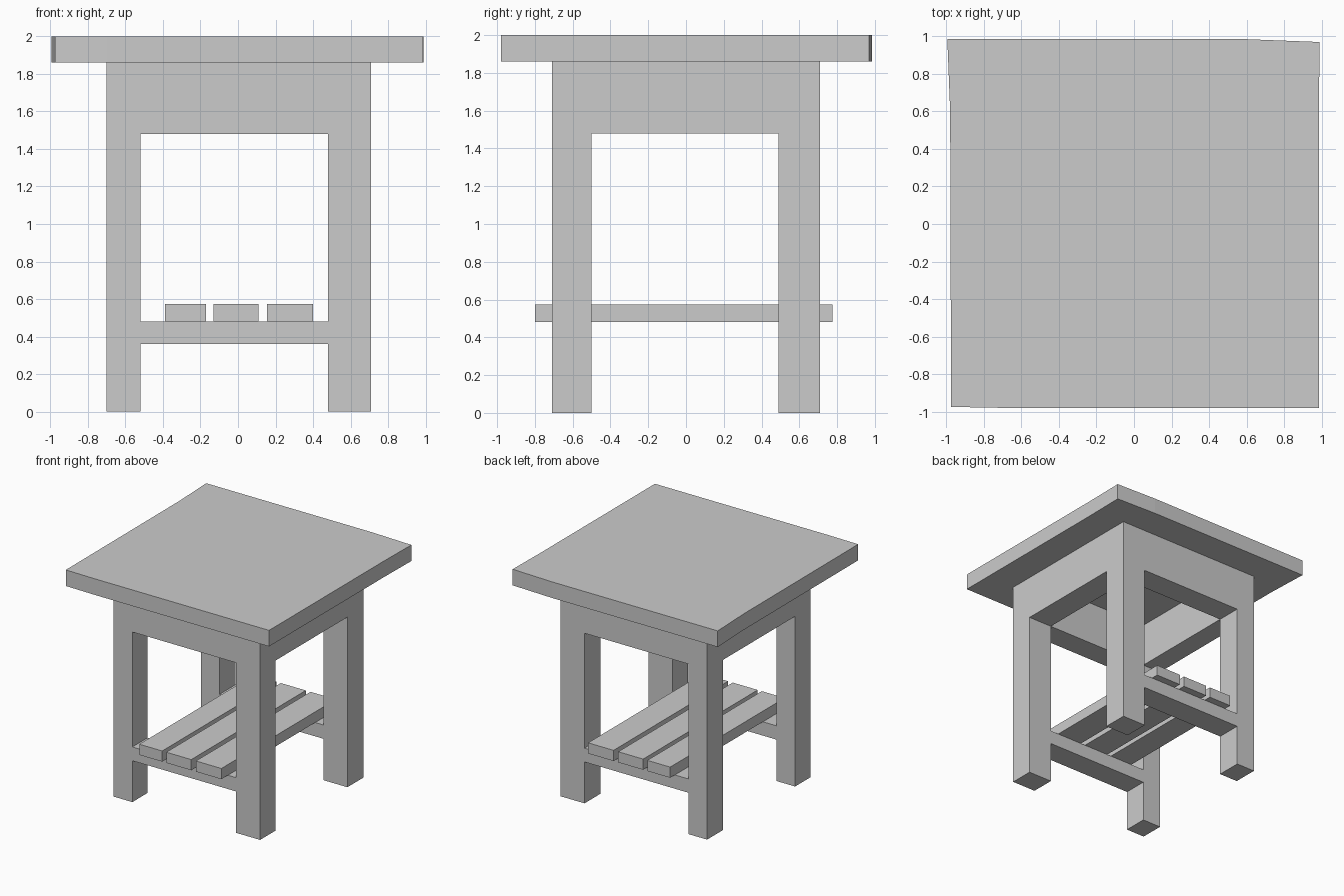
import bpy, bmesh

if "Cube" in bpy.data.objects:
    bpy.data.objects.remove(bpy.data.objects["Cube"])

grey = bpy.data.materials.new("plain grey")
grey.diffuse_color = (0.6, 0.6, 0.6, 1)
grey.use_nodes = True
grey.node_tree.nodes["Principled BSDF"].inputs["Base Color"].default_value = grey.diffuse_color


def prism(name, outline, z0, z1):
    """Extrude a counter-clockwise xy outline from z0 to z1."""
    bm = bmesh.new()
    base = bm.faces.new([bm.verts.new((x, y, z0)) for x, y in outline])
    ext = bmesh.ops.extrude_face_region(bm, geom=[base], use_keep_orig=True)
    for v in ext["geom"]:
        if isinstance(v, bmesh.types.BMVert):
            v.co.z = z1
    bmesh.ops.recalc_face_normals(bm, faces=bm.faces[:])
    me = bpy.data.meshes.new(name)
    bm.to_mesh(me)
    bm.free()
    me.materials.append(grey)
    ob = bpy.data.objects.new(name, me)
    bpy.context.collection.objects.link(ob)
    return ob


def box(name, x, y, z):
    return prism(name, [(x[0], y[0]), (x[1], y[0]), (x[1], y[1]), (x[0], y[1])], *z)


# slightly uneven table top
prism("table_top", [(-0.975, -0.975), (-0.7, -0.98), (0.985, -0.98), (0.985, 0.6),
                    (0.99, 0.97), (0.6, 0.985), (-0.995, 0.985), (-0.98, 0.6)], 1.86, 2.0)

# leg positions
xs = {"left": (-0.70, -0.52), "right": (0.48, 0.71)}
ys = {"front": (-0.71, -0.50), "back": (0.49, 0.71)}
gap_x, gap_y = (-0.52, 0.48), (-0.50, 0.49)

# legs
for sx, x in xs.items():
    for sy, y in ys.items():
        box(f"{sy}_{sx}_leg", x, y, (0, 1.86))

# apron rails on all sides, low stretchers at front and back
for sy, y in ys.items():
    box(f"{sy}_apron", gap_x, y, (1.48, 1.86))
    box(f"{sy}_stretcher", gap_x, y, (0.36, 0.48))
for sx, x in xs.items():
    box(f"{sx}_apron", x, gap_y, (1.48, 1.86))

# shelf slats resting on the stretchers
for i, x in enumerate([(-0.39, -0.17), (-0.13, 0.11), (0.155, 0.40)]):
    box(f"shelf_slat_{i + 1}", x, (-0.80, 0.775), (0.48, 0.573))
